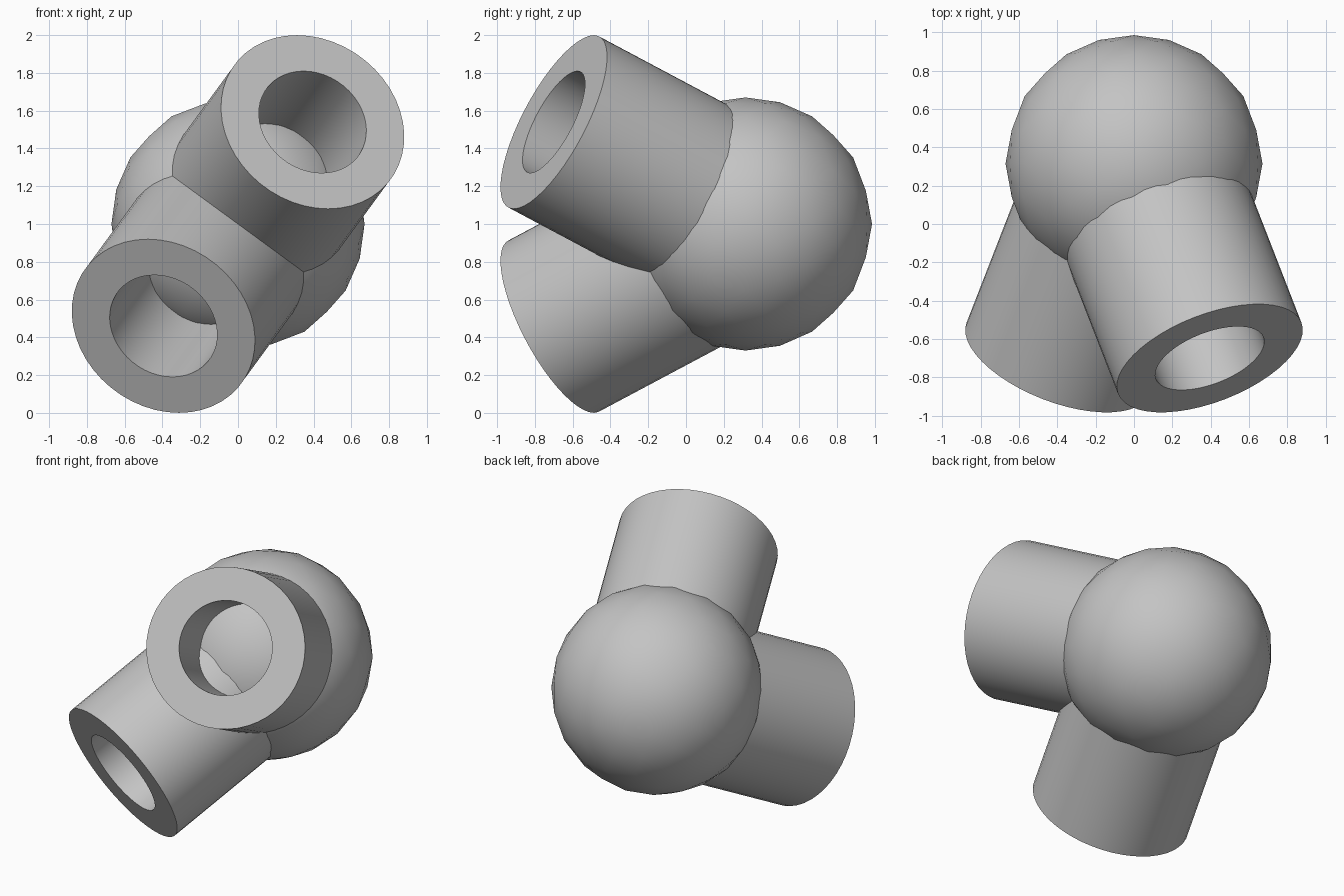
import bpy, bmesh, math
from mathutils import Vector

old = bpy.data.objects.get("Cube")
if old:
    bpy.data.objects.remove(old, do_unlink=True)

CENTRE = Vector((0, 0.315, 1.0))
BALL_R, OUTER_R, BORE_R = 0.67, 0.513, 0.301
REACH = Vector((0.395, -1.015, 0.54))   # ball centre to open end of the upper tube

grey = bpy.data.materials.new("plain_grey")
grey.use_nodes = True
colour = (0.55, 0.55, 0.55, 1)
grey.diffuse_color = colour
grey.node_tree.nodes["Principled BSDF"].inputs["Base Color"].default_value = colour


def finish(bm, name):
    """Turn a bmesh into a smooth shaded object with sharp rims."""
    bmesh.ops.recalc_face_normals(bm, faces=bm.faces)
    mesh = bpy.data.meshes.new(name)
    bm.to_mesh(mesh)
    bm.free()
    mesh.materials.append(grey)
    obj = bpy.data.objects.new(name, mesh)
    bpy.context.collection.objects.link(obj)
    bpy.ops.object.select_all(action="DESELECT")
    obj.select_set(True)
    bpy.context.view_layer.objects.active = obj
    bpy.ops.object.shade_smooth_by_angle(angle=math.radians(35))
    return obj


# Ball: icosahedron aligned to the axes, subdivided twice onto the sphere
bm = bmesh.new()
golden = (1 + math.sqrt(5)) / 2
for a in (-1, 1):
    for b in (-golden, golden):
        for corner in ((0, a, b), (a, b, 0), (b, 0, a)):
            bm.verts.new(corner)
bmesh.ops.convex_hull(bm, input=bm.verts)
for step in range(2):
    bmesh.ops.subdivide_edges(bm, edges=bm.edges[:], cuts=1, use_grid_fill=True)
    for v in bm.verts:
        v.co = v.co.normalized() * BALL_R
finish(bm, "ball").location = CENTRE


def tube(name, reach):
    """Thick-walled pipe spun from its wall section, reaching out of the ball."""
    bm = bmesh.new()
    length = reach.length
    section = [bm.verts.new((r, 0, z)) for r, z in
               ((OUTER_R, 0), (OUTER_R, length), (BORE_R, length), (BORE_R, 0))]
    edges = [bm.edges.new((section[i], section[(i + 1) % 4])) for i in range(4)]
    bmesh.ops.spin(bm, geom=section + edges, cent=(0, 0, 0), axis=(0, 0, 1),
                   angle=math.tau, steps=48, use_merge=False)
    bmesh.ops.remove_doubles(bm, verts=bm.verts, dist=0.0001)
    obj = finish(bm, name)
    obj.location = CENTRE
    obj.rotation_euler = reach.to_track_quat("Z", "Y").to_euler()


# Two tubes, one a half turn of the other about the front-back axis
for name, side in (("upper_left_tube", 1), ("lower_right_tube", -1)):
    tube(name, Vector((side * REACH.x, REACH.y, side * REACH.z)))
